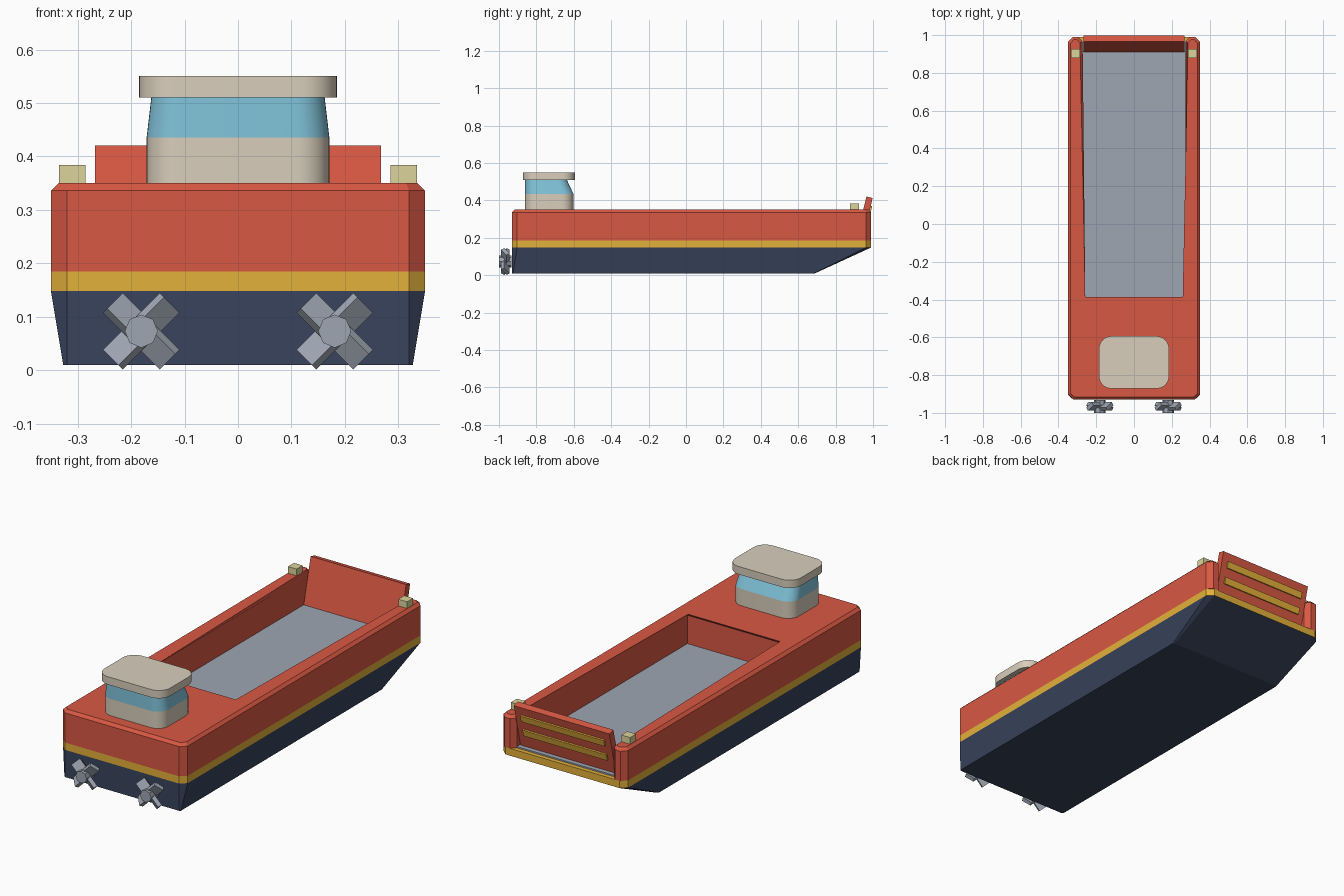
import bpy, bmesh, math
from mathutils import Matrix, Vector

if "Cube" in bpy.data.objects:
    bpy.data.objects.remove(bpy.data.objects["Cube"])


def material(name, rgb):
    lin = [(c / 255 / 12.92) if c < 10 else ((c / 255 + 0.055) / 1.055) ** 2.4 for c in rgb]
    m = bpy.data.materials.new(name)
    m.diffuse_color = (*lin, 1)
    m.use_nodes = True
    m.node_tree.nodes["Principled BSDF"].inputs["Base Color"].default_value = m.diffuse_color
    return m


RED = material("red_paint", (217, 88, 67))
YELLOW = material("yellow_paint", (228, 177, 58))
NAVY = material("navy_paint", (56, 67, 92))
CREAM = material("cream_paint", (217, 206, 188))
GLASS = material("blue_glass", (130, 197, 220))
PALE = material("pale_yellow", (220, 212, 155))
STEEL = material("steel", (158, 166, 178))


def finish(name, bm, mat, smooth=False):
    bmesh.ops.recalc_face_normals(bm, faces=bm.faces[:])
    me = bpy.data.meshes.new(name)
    bm.to_mesh(me)
    bm.free()
    me.materials.append(mat)
    ob = bpy.data.objects.new(name, me)
    bpy.context.collection.objects.link(ob)
    if smooth:
        bpy.ops.object.select_all(action='DESELECT')
        ob.select_set(True)
        bpy.context.view_layer.objects.active = ob
        bpy.ops.object.shade_smooth_by_angle(angle=math.radians(30))
    return ob


def loft_bm(rings):
    """Solid through (outline, z) rings with equal point counts."""
    bm = bmesh.new()
    loops = [[bm.verts.new((x, y, z)) for x, y in pts] for pts, z in rings]
    n = len(loops[0])
    for a, b in zip(loops, loops[1:]):
        for i in range(n):
            j = (i + 1) % n
            bm.faces.new((a[i], a[j], b[j], b[i]))
    bm.faces.new(loops[0][::-1])
    bm.faces.new(loops[-1])
    return bm


def chamfered(hx, y0, y1, cx, cy):
    half = [(hx - cx, y0), (hx, y0 + cy), (hx, y1 - cy), (hx - cx, y1)]
    return half + [(-x, y) for x, y in reversed(half)]


def rounded(hx, y0, y1, r, seg=10):
    pts = []
    for cx, cy, a0 in ((hx - r, y1 - r, 0), (r - hx, y1 - r, 90),
                       (r - hx, y0 + r, 180), (hx - r, y0 + r, 270)):
        for i in range(seg + 1):
            a = math.radians(a0 + 90 * i / seg)
            pts.append((cx + r * math.cos(a), cy + r * math.sin(a)))
    return pts


def add_box(bm, size, mat):
    bmesh.ops.create_cube(bm, size=1, matrix=mat @ Matrix.Diagonal((*size, 1)))


# Lower hull with raked bow, and the yellow belt above it
deck = chamfered(0.35, -0.93, 0.99, 0.03, 0.027)
keel = chamfered(0.327, -0.93, 0.69, 0.007, 0.005)
finish("lower_hull", loft_bm([(keel, 0.01), (deck, 0.148)]), NAVY)
finish("hull_belt", loft_bm([(deck, 0.148), (deck, 0.185)]), YELLOW)

# Upper hull: U-shaped wall around the cargo well, open at the bow
half = [(0.32, -0.93), (0.35, -0.903), (0.35, 0.963), (0.325, 0.99),
        (0.295, 0.99), (0.272, 0.965), (0.272, -0.4)]
outline = half + [(-x, y) for x, y in reversed(half)]
bm = loft_bm([(outline, 0.185), (outline, 0.35)])
top = [e for e in bm.edges if all(v.co.z > 0.34 for v in e.verts)]
bmesh.ops.bevel(bm, geom=top, offset=0.014, segments=1, affect='EDGES')
finish("upper_hull", bm, RED)

# Cargo floor
bm = bmesh.new()
add_box(bm, (0.545, 1.37, 0.01), Matrix.Translation((0, 0.283, 0.187)))
finish("cargo_floor", bm, STEEL)

# Bow ramp leaning outward, with two grip strips
ramp = Matrix.Translation((0, 0.91, 0.195)) @ Matrix.Rotation(math.radians(-13.7), 4, 'X')
bm = bmesh.new()
add_box(bm, (0.536, 0.034, 0.232), ramp @ Matrix.Translation((0, 0.017, 0.116)))
finish("bow_ramp", bm, RED)
bm = bmesh.new()
for h in (0.09, 0.172):
    add_box(bm, (0.47, 0.014, 0.034), ramp @ Matrix.Translation((0, 0.035, h)))
finish("ramp_strips", bm, YELLOW)

# Wheelhouse: body, window band, roof
base = rounded(0.171, -0.86, -0.602, 0.06)
finish("wheelhouse_body", loft_bm([(base, 0.345), (base, 0.435)]), CREAM, True)
finish("wheelhouse_windows",
       loft_bm([(base, 0.435), (rounded(0.162, -0.86, -0.638, 0.055), 0.512)]), GLASS, True)
roof = rounded(0.185, -0.871, -0.594, 0.065)
finish("wheelhouse_roof", loft_bm([(roof, 0.51), (roof, 0.55)]), CREAM, True)

# Bollards and propellers on each side
for side, sx in (("left", -1), ("right", 1)):
    bm = bmesh.new()
    add_box(bm, (0.049, 0.048, 0.04), Matrix.Translation((sx * 0.31, 0.902, 0.364)))
    finish(side + "_bollard", bm, PALE)

    centre = Matrix.Translation((sx * 0.181, -0.966, 0.073))
    bm = bmesh.new()
    bmesh.ops.create_cone(bm, cap_ends=True, segments=8, radius1=0.031, radius2=0.031,
                          depth=0.068, matrix=centre @ Matrix.Rotation(math.pi / 2, 4, 'X'))
    for k in range(4):
        turn = Matrix.Rotation(math.radians(45 + 90 * k), 4, 'Y')
        pitch = Matrix.Rotation(math.radians(35), 4, 'X')
        add_box(bm, (0.075, 0.02, 0.05),
                centre @ turn @ pitch @ Matrix.Translation((0.0375, 0, 0)))
    finish(side + "_propeller", bm, STEEL)
